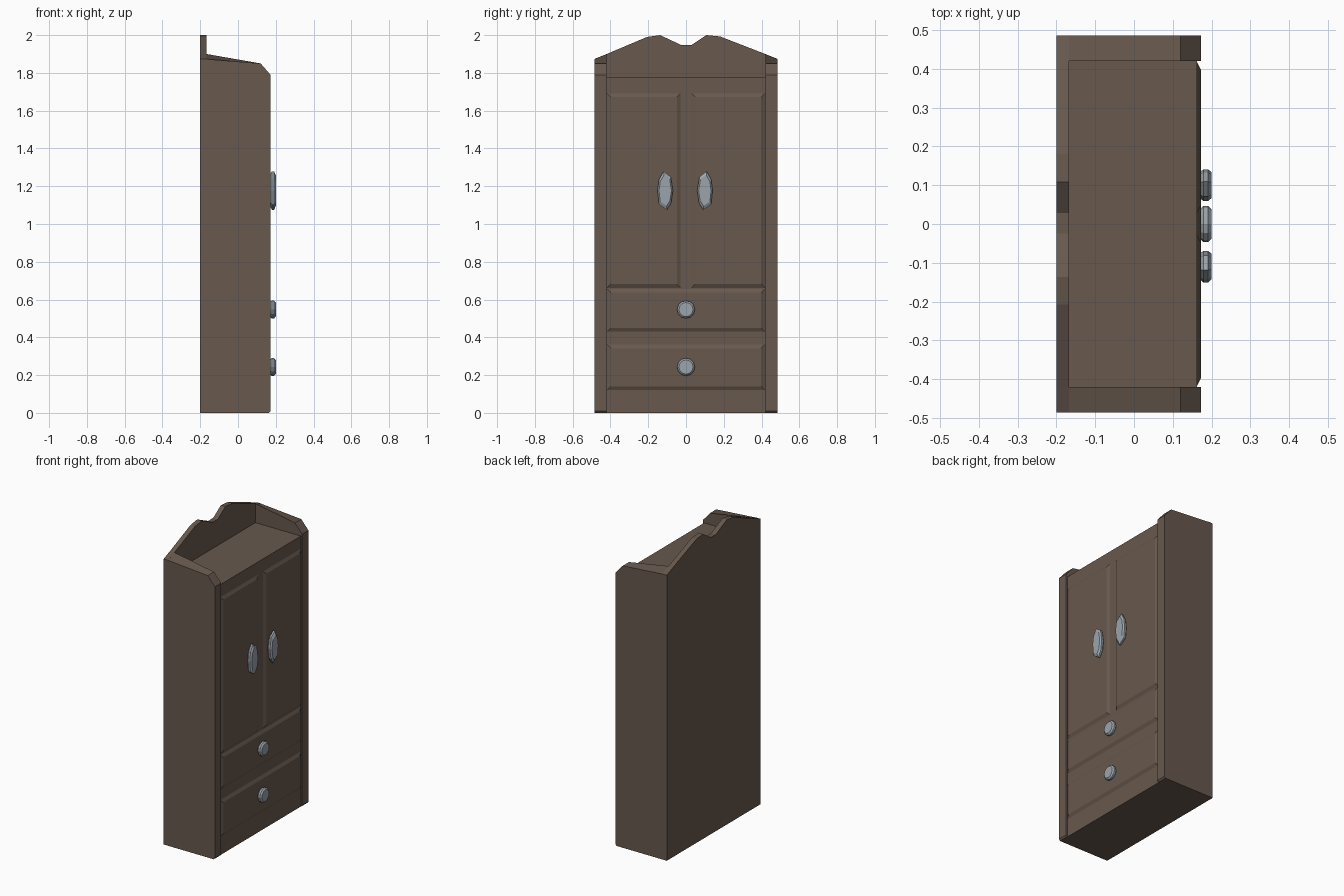
import bpy, bmesh
from math import cos, sin, pi

if "Cube" in bpy.data.objects:
    bpy.data.objects.remove(bpy.data.objects["Cube"])


def material(name, color):
    m = bpy.data.materials.new(name)
    m.diffuse_color = (*color, 1)
    m.use_nodes = True
    m.node_tree.nodes["Principled BSDF"].inputs["Base Color"].default_value = m.diffuse_color
    return m


WOOD = material("dark_wood", (0.135, 0.098, 0.075))
METAL = material("grey_metal", (0.33, 0.37, 0.41))


def loft(name, rings, mat):
    """Closed solid through matching rings of points, capped at both ends."""
    bm = bmesh.new()
    rows = [[bm.verts.new(p) for p in ring] for ring in rings]
    n = len(rows[0])
    for a, b in zip(rows, rows[1:]):
        for i in range(n):
            j = (i + 1) % n
            bm.faces.new((a[i], a[j], b[j], b[i]))
    bm.faces.new(rows[0])
    bm.faces.new(rows[-1])
    bmesh.ops.recalc_face_normals(bm, faces=bm.faces)
    me = bpy.data.meshes.new(name)
    bm.to_mesh(me)
    bm.free()
    me.materials.append(mat)
    ob = bpy.data.objects.new(name, me)
    bpy.context.collection.objects.link(ob)
    return ob


def rect(x, y0, y1, z0, z1, inset=(0, 0)):
    a, b = inset
    return [(x, y0 + a, z0 + b), (x, y1 - a, z0 + b),
            (x, y1 - a, z1 - b), (x, y0 + a, z1 - b)]


BACK, INNER, FACE, FRONT = -0.2, -0.167, 0.162, 0.172

# Carcass with the recessed front and the flat top shelf
loft("carcass", [rect(INNER, -0.42, 0.42, 0, 1.775),
                 rect(FACE, -0.42, 0.42, 0, 1.775)], WOOD)

# Back board with the scalloped crest
crest = [(-0.485, 0), (0.485, 0), (0.485, 1.874), (0.42, 1.9), (0.18, 1.993),
         (0.108, 2.0), (0.028, 1.947), (-0.024, 1.947), (-0.137, 2.0),
         (-0.207, 1.99), (-0.42, 1.9), (-0.485, 1.874)]
loft("back_board", [[(x, y, z) for y, z in crest] for x in (BACK, INNER)], WOOD)

# Side boards: tops slope forward and end in a chamfered corner
for side, label in ((-1, "left"), (1, "right")):
    rings = []
    for y, back_z in ((0.42, 1.9), (0.485, 1.873)):
        outline = [(INNER, 0), (0.164, 0), (FRONT, 0.01), (FRONT, 1.79),
                   (0.12, 1.85), (INNER, back_z)]
        rings.append([(x, side * y, z) for x, z in outline])
    loft(label + "_side_board", rings, WOOD)

# Raised door and drawer panels with sloped borders
panels = {"left_door": (-0.418, -0.028, 0.662, 1.692),
          "right_door": (0.028, 0.418, 0.662, 1.692),
          "upper_drawer": (-0.418, 0.418, 0.43, 0.657),
          "lower_drawer": (-0.418, 0.418, 0.12, 0.362)}
for name, box in panels.items():
    loft(name, [rect(FACE - 0.005, *box), rect(FACE, *box),
                rect(FRONT, *box, inset=(0.02, 0.02))], WOOD)


def knob(name, outline, cy, cz):
    """Chamfered pull: the outline scaled about its centre along x."""
    layers = ((0.168, 0.78), (0.179, 1.0), (0.191, 1.0), (0.2, 0.8))
    loft(name, [[(x, cy + y * s, cz + z * s) for y, z in outline]
                for x, s in layers], METAL)


# Round drawer knobs
circle = [(0.047 * cos(2 * pi * i / 12), 0.047 * sin(2 * pi * i / 12))
          for i in range(12)]
knob("upper_drawer_knob", circle, 0, 0.547)
knob("lower_drawer_knob", circle, 0, 0.243)

# Pointed oval door handles, mirrored
oval = [(-0.01, 0.102), (0.028, 0.073), (0.04, 0), (0.03, -0.067),
        (0.008, -0.102), (-0.034, -0.074), (-0.042, 0), (-0.034, 0.06)]
knob("left_door_handle", oval, -0.109, 1.177)
knob("right_door_handle", [(-y, z) for y, z in oval], 0.099, 1.177)
